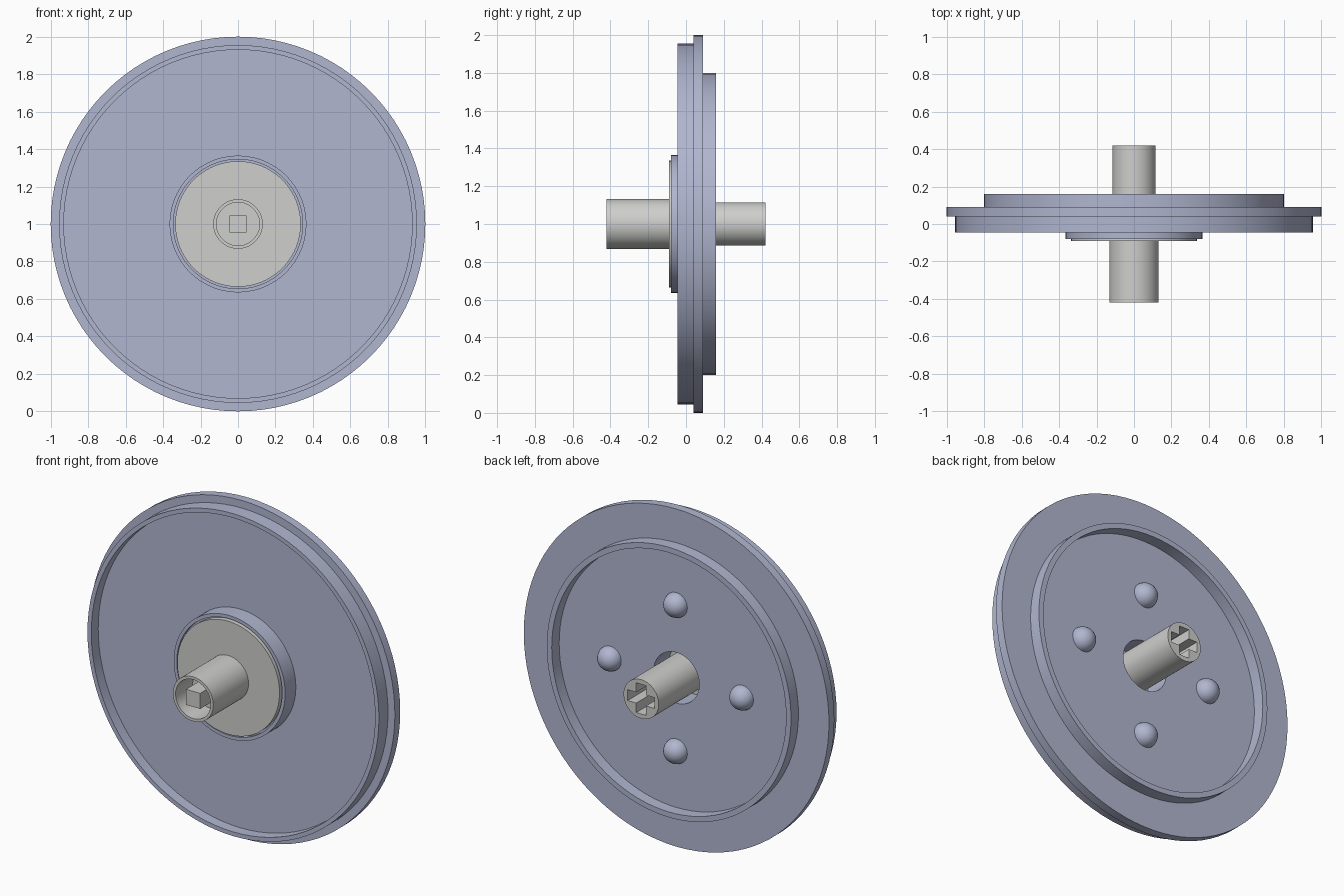
import bpy, bmesh, math
from mathutils import Matrix, Vector

if "Cube" in bpy.data.objects:
    bpy.data.objects.remove(bpy.data.objects["Cube"])

CENTRE = Vector((0, 0, 1))
SEG = 96


def material(name, rgb):
    m = bpy.data.materials.new(name)
    m.diffuse_color = (*rgb, 1)
    m.use_nodes = True
    m.node_tree.nodes["Principled BSDF"].inputs["Base Color"].default_value = m.diffuse_color
    return m


BLUE = material("pale blue", (0.44, 0.47, 0.63))
GREY = material("light grey", (0.62, 0.62, 0.61))


def finish(name, bm, mat):
    """Turn a bmesh into a named, shaded object."""
    bmesh.ops.recalc_face_normals(bm, faces=bm.faces)
    me = bpy.data.meshes.new(name)
    bm.to_mesh(me)
    bm.free()
    ob = bpy.data.objects.new(name, me)
    bpy.context.collection.objects.link(ob)
    me.materials.append(mat)
    bpy.ops.object.select_all(action='DESELECT')
    ob.select_set(True)
    bpy.context.view_layer.objects.active = ob
    bpy.ops.object.shade_smooth_by_angle(angle=math.radians(30))
    return ob


def lathe(name, profile, mat, closed=False):
    """Spin (radius, y) points around the wheel axis."""
    bm = bmesh.new()
    verts = [bm.verts.new(CENTRE + Vector((r, y, 0))) for r, y in profile]
    pairs = list(zip(verts, verts[1:]))
    if closed:
        pairs.append((verts[-1], verts[0]))
    edges = [bm.edges.new(p) for p in pairs]
    bmesh.ops.spin(bm, geom=verts + edges, cent=CENTRE, axis=(0, 1, 0),
                   angle=math.tau, steps=SEG, use_merge=True)
    bmesh.ops.remove_doubles(bm, verts=bm.verts, dist=1e-5)
    return finish(name, bm, mat)


def prism(name, outline, y0, y1, mat):
    """Extrude an (x, z) outline along the wheel axis."""
    bm = bmesh.new()
    face = bm.faces.new([bm.verts.new(CENTRE + Vector((x, y0, z))) for x, z in outline])
    new = bmesh.ops.extrude_face_region(bm, geom=[face])["geom"]
    bmesh.ops.translate(bm, vec=(0, y1 - y0, 0),
                        verts=[v for v in new if isinstance(v, bmesh.types.BMVert)])
    return finish(name, bm, mat)


# Wheel body: web, back ring, flange, tread lip and front hub
lathe("wheel_body", [
    (0.15, 0.09), (0.768, 0.09), (0.768, 0.16), (0.80, 0.16), (0.80, 0.09),
    (1.0, 0.09), (1.0, 0.04), (0.955, 0.04), (0.955, -0.045), (0.93, -0.045),
    (0.93, 0.02), (0.365, 0.02), (0.365, -0.08), (0.345, -0.08),
    (0.345, -0.06), (0.15, -0.06)], BLUE, closed=True)

# Hub plate with the hollow front sleeve
lathe("hub_plate_and_sleeve", [
    (0, -0.058), (0.335, -0.058), (0.335, -0.09), (0.132, -0.09),
    (0.132, -0.42), (0.115, -0.42), (0.115, -0.26), (0, -0.26)], GREY)

# Square peg inside the sleeve
h = 0.046
prism("square_peg", [(-h, -h), (h, -h), (h, h), (-h, h)], -0.42, -0.255, GREY)

# Back axle with a cross-shaped socket
axle = lathe("back_axle", [(0, -0.06), (0.115, -0.06), (0.115, 0.42), (0, 0.42)], GREY)
a, b = 0.088, 0.032
cross = [(a, -b), (a, b), (b, b), (b, a), (-b, a), (-b, b),
         (-a, b), (-a, -b), (-b, -b), (-b, -a), (b, -a), (b, -b)]
cutter = prism("socket_cutter", cross, 0.2, 0.5, GREY)
cutter.hide_render = True
mod = axle.modifiers.new("socket", 'BOOLEAN')
mod.operation = 'DIFFERENCE'
mod.solver = 'EXACT'
mod.object = cutter
bpy.ops.object.select_all(action='DESELECT')
axle.select_set(True)
bpy.context.view_layer.objects.active = axle
bpy.ops.object.modifier_apply(modifier=mod.name)
bpy.data.objects.remove(cutter)
bpy.ops.object.shade_smooth_by_angle(angle=math.radians(30))

# Four rounded studs on the back of the web
for i in range(4):
    ang = i * math.pi / 2
    pos = CENTRE + Vector((0.433 * math.cos(ang), 0.088, 0.433 * math.sin(ang)))
    bm = bmesh.new()
    bmesh.ops.create_uvsphere(bm, u_segments=32, v_segments=16, radius=0.072)
    bmesh.ops.bisect_plane(bm, geom=bm.verts[:] + bm.edges[:] + bm.faces[:],
                           plane_co=(0, 0, 0), plane_no=(0, 0, 1), clear_inner=True)
    bmesh.ops.transform(bm, verts=bm.verts,
                        matrix=Matrix.Translation(pos) @ Matrix.Rotation(-math.pi / 2, 4, 'X'))
    finish(f"stud_{i + 1}", bm, BLUE)
